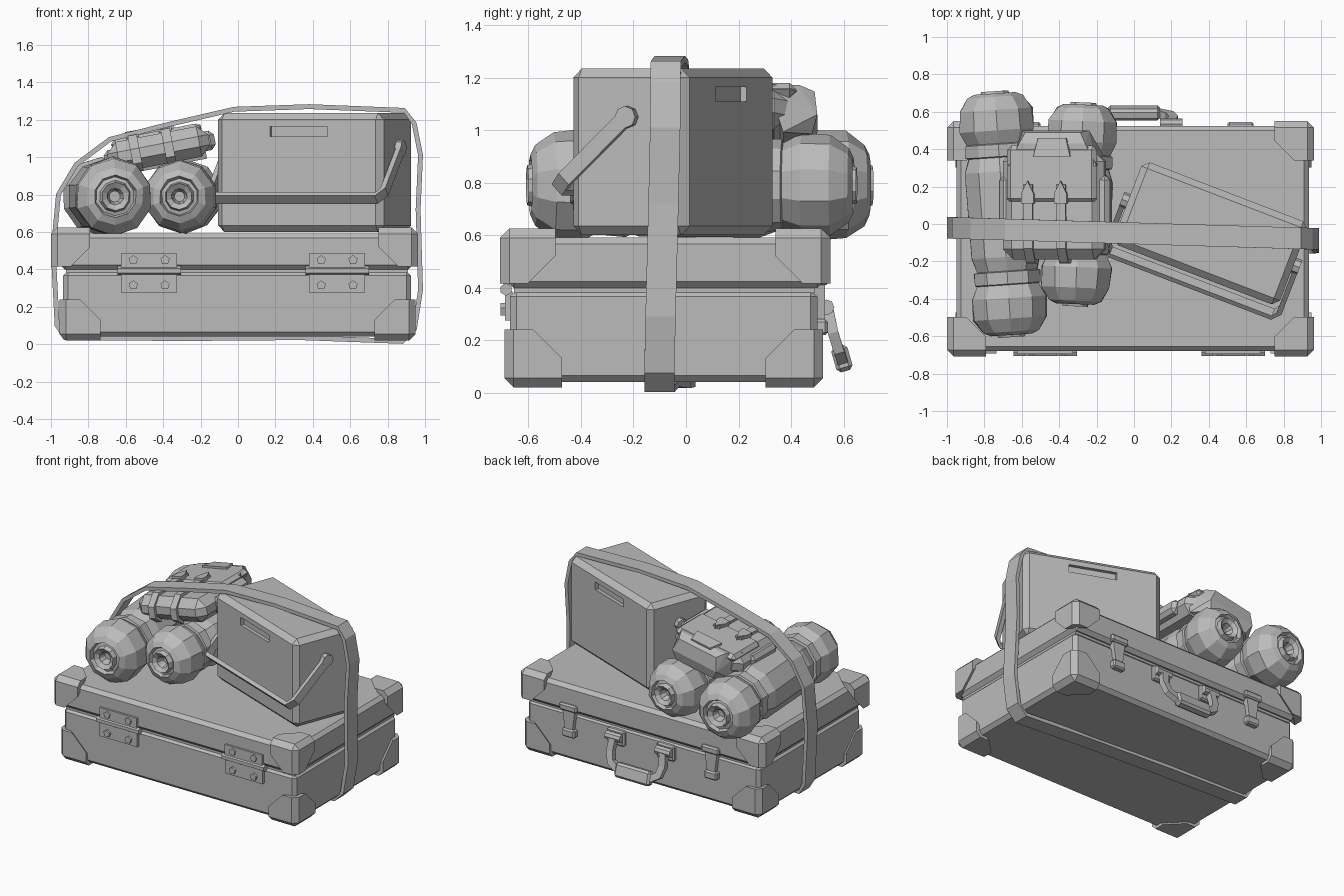
import bpy, bmesh, math, random
from mathutils import Matrix, Vector

random.seed(4)
if "Cube" in bpy.data.objects:
    bpy.data.objects.remove(bpy.data.objects["Cube"])

GREY = bpy.data.materials.new("plain_grey")
GREY.use_nodes = True
GREY.diffuse_color = (0.5, 0.5, 0.5, 1)
GREY.node_tree.nodes["Principled BSDF"].inputs["Base Color"].default_value = (0.5, 0.5, 0.5, 1)


def finish(name, bm, frame=Matrix()):
    bmesh.ops.recalc_face_normals(bm, faces=bm.faces)
    mesh = bpy.data.meshes.new(name)
    bm.to_mesh(mesh)
    bm.free()
    mesh.materials.append(GREY)
    obj = bpy.data.objects.new(name, mesh)
    bpy.context.collection.objects.link(obj)
    obj.matrix_world = frame
    return obj


def box(name, lo, hi, bevel=0.0, frame=Matrix(), segments=1):
    lo, hi = Vector(lo), Vector(hi)
    bm = bmesh.new()
    bmesh.ops.create_cube(bm, size=1)
    for v in bm.verts:
        v.co = (lo + hi) / 2 + v.co * (hi - lo)
    if bevel:
        bmesh.ops.bevel(bm, geom=bm.edges[:], offset=bevel, segments=segments,
                        profile=0.5, affect='EDGES')
    return finish(name, bm, frame)


def hull(name, points, frame=Matrix()):
    bm = bmesh.new()
    for p in points:
        bm.verts.new(p)
    out = bmesh.ops.convex_hull(bm, input=bm.verts[:])
    bmesh.ops.delete(bm, geom=[v for v in out["geom_interior"] if isinstance(v, bmesh.types.BMVert)],
                     context='VERTS')
    bmesh.ops.dissolve_limit(bm, angle_limit=0.02, verts=bm.verts[:], edges=bm.edges[:])
    return finish(name, bm, frame)


def cylinder(name, a, b, radius, sides, frame=Matrix()):
    a, b = Vector(a), Vector(b)
    bm = bmesh.new()
    turn = (b - a).to_track_quat('Z', 'Y').to_matrix().to_4x4()
    bmesh.ops.create_cone(bm, cap_ends=True, segments=sides, radius1=radius, radius2=radius,
                          depth=(b - a).length, matrix=Matrix.Translation((a + b) / 2) @ turn)
    return finish(name, bm, frame)


def ribbon(name, path, width, thick, side, closed=False, frame=Matrix()):
    """Sweep a flat rectangular section along a path."""
    pts = [Vector(p) for p in path]
    side = Vector(side).normalized()
    bm = bmesh.new()
    rings, n = [], len(pts)
    for i, p in enumerate(pts):
        before = pts[i - 1] if closed or i else p
        after = pts[(i + 1) % n] if closed or i < n - 1 else p
        out = (after - before).normalized().cross(side) * thick / 2
        w = side * width / 2
        rings.append([bm.verts.new(p + q) for q in (out + w, out - w, -out - w, w - out)])
    for i in range(n if closed else n - 1):
        a, b = rings[i], rings[(i + 1) % n]
        for j in range(4):
            bm.faces.new((a[j], a[j - 1], b[j - 1], b[j]))
    if not closed:
        bm.faces.new(rings[0])
        bm.faces.new(rings[-1])
    return finish(name, bm, frame)


def corner_cap(name, corner, signs, size, chamfer=0.035):
    points = []
    for axis in range(3):
        u, v = (axis + 1) % 3, (axis + 2) % 3
        for a, b in ((chamfer, chamfer), (size, chamfer), (size, size * 0.5),
                     (size * 0.5, size), (chamfer, size)):
            p = Vector(corner)
            p[u] -= signs[u] * a
            p[v] -= signs[v] * b
            points.append(p)
    hull(name, points)


def bedroll(name, a, b, scale):
    """Lathed roll with coiled ends and two cinched bands."""
    a, b = Vector(a), Vector(b)
    length = (b - a).length
    end = [(0.07, 0.03), (0.02, 0.045), (0, 0.075), (0.035, 0.085), (0.04, 0.105),
           (0.012, 0.115), (0.03, 0.155), (0.1, 0.205), (0.21, 0.21), (0.28, 0.175),
           (0.285, 0.188), (0.35, 0.188), (0.355, 0.17), (0.43, 0.195)]
    profile = end + [(length - d, r) for d, r in reversed(end)]
    turn = (b - a).to_track_quat('Z', 'Y')
    bm = bmesh.new()
    rings, sides = [], 10
    for d, r in profile:
        ring = []
        for k in range(sides):
            t = math.tau * (k + 0.5) / sides
            rr = r * scale * random.uniform(0.975, 1.025)
            ring.append(bm.verts.new(a + turn @ Vector((rr * math.cos(t), rr * math.sin(t), d))))
        rings.append(ring)
    for r1, r2 in zip(rings, rings[1:]):
        for k in range(sides):
            bm.faces.new((r1[k - 1], r1[k], r2[k], r2[k - 1]))
    bm.faces.new(rings[0])
    bm.faces.new(rings[-1])
    finish(name, bm)


# Suitcase shell
box("suitcase_base", (-0.935, -0.67, 0.04), (0.925, 0.5, 0.392), 0.025)
box("suitcase_seam", (-0.92, -0.655, 0.38), (0.91, 0.49, 0.42))
box("suitcase_lid", (-0.95, -0.68, 0.398), (0.935, 0.525, 0.592), 0.025)

# Corner guards
for sx in (-1, 1):
    for sy in (-1, 1):
        tag = ("left" if sx > 0 else "right") + ("_back" if sy > 0 else "_front")
        corner_cap("lid_guard_" + tag, (0.962 if sx > 0 else -1.0, 0.55 if sy > 0 else -0.708, 0.625),
                   (sx, sy, 1), 0.21)
        corner_cap("base_guard_" + tag, (0.95 if sx > 0 else -0.955, 0.522 if sy > 0 else -0.692, 0.02),
                   (sx, sy, -1), 0.22)

# Hinges with bolts on the front
for tag, cx in (("right", -0.475), ("left", 0.53)):
    box("hinge_plate_upper_" + tag, (cx - 0.15, -0.695, 0.4), (cx + 0.15, -0.67, 0.485))
    box("hinge_plate_lower_" + tag, (cx - 0.15, -0.69, 0.275), (cx + 0.15, -0.66, 0.385))
    cylinder("hinge_barrel_" + tag, (cx - 0.17, -0.685, 0.393), (cx + 0.17, -0.685, 0.393), 0.024, 6)
    for dx in (-0.085, 0.085):
        for z in (0.45, 0.315):
            cylinder("hinge_bolt_" + tag, (cx + dx, -0.66, z), (cx + dx, -0.706, z), 0.026, 5)

# Latches, handle mounts and handle on the back
for s, tag in ((-1, "right"), (1, "left")):
    cx = 0.57 * s
    box("latch_hook_" + tag, (cx - 0.07, 0.5, 0.41), (cx + 0.07, 0.545, 0.46), 0.01)
    hull("latch_arm_" + tag, [(cx + e * w, y, z) for e in (-1, 1) for y in (0.48, 0.53)
                              for w, z in ((0.05, 0.42), (0.03, 0.27))])
    box("latch_foot_" + tag, (cx - 0.05, 0.48, 0.22), (cx + 0.05, 0.54, 0.28), 0.01)
    box("handle_plate_" + tag, (0.2 * s - 0.07, 0.48, 0.26), (0.2 * s + 0.07, 0.525, 0.37), 0.01)
    cylinder("handle_pin_" + tag, (0.2 * s - 0.06, 0.535, 0.325), (0.2 * s + 0.06, 0.535, 0.325), 0.03, 8)
half = [(0.2, 0.54, 0.325), (0.21, 0.56, 0.23), (0.19, 0.58, 0.165), (0.13, 0.593, 0.13)]
ribbon("handle_loop", half + [(-x, y, z) for x, y, z in reversed(half)], 0.04, 0.05, (0, 0.96, 0.28))
grip = Matrix.Translation((0, 0.594, 0.13)) @ Matrix.Rotation(math.radians(16), 4, 'X')
box("handle_grip", (-0.14, -0.032, -0.05), (0.14, 0.032, 0.05), 0.015, grip)

# Cooler box with grip slots, turned on the lid
cool = Matrix.Translation((0.41, -0.05, 0.6)) @ Matrix.Rotation(math.radians(-21), 4, 'Z')
cooler = box("cooler_body", (-0.475, -0.2375, 0), (0.475, 0.2375, 0.635), 0.035, cool)
for s in (-1, 1):
    cutter = box("slot_cutter", (-0.165, s * 0.2375 - 0.025, 0.51), (0.165, s * 0.2375 + 0.025, 0.565), 0, cool)
    cutter.hide_render = True
    cut = cooler.modifiers.new("slot", 'BOOLEAN')
    cut.operation, cut.object = 'DIFFERENCE', cutter
    bpy.context.view_layer.objects.active = cooler
    bpy.ops.object.modifier_apply(modifier=cut.name)
    bpy.data.objects.remove(cutter)
    cylinder("cooler_pivot", (s * 0.46, 0, 0.45), (s * 0.51, 0, 0.45), 0.042, 8, cool)
bail = [(0.495, 0, 0.45), (0.495, -0.25, 0.215), (0.465, -0.285, 0.182)]
ribbon("cooler_handle", bail + [(-x, y, z) for x, y, z in reversed(bail)], 0.06, 0.028,
       (0, -0.68, 0.73), frame=cool)

# Bedrolls
bedroll("bedroll_outer", (-0.655, -0.605, 0.79), (-0.745, 0.71, 0.79), 1.0)
bedroll("bedroll_inner", (-0.315, -0.44, 0.79), (-0.27, 0.65, 0.79), 0.93)

# Backpack lying across the rolls
pack = Matrix.Translation((-0.42, 0.09, 1.045)) @ Matrix.Rotation(math.radians(-11), 4, 'Y')
box("pack_body", (-0.28, -0.28, -0.085), (0.27, 0.3, 0.08), 0.055, pack)
box("pack_flap", (-0.25, 0.02, 0.04), (0.24, 0.33, 0.095), 0.025, pack)
hull("pack_top", [(sx * w, y, z) for sx in (-1, 1) for w, y, z in
                  ((0.24, 0.22, 0.085), (0.24, 0.28, -0.1), (0.15, 0.4, 0.075), (0.18, 0.41, -0.02),
                   (0.15, 0.39, -0.09), (0.18, 0.34, 0.095))], pack)
hull("pack_pocket", [(sx * w, y, z) for sx in (-1, 1)
                     for w, y, z in ((0.1, 0.27, 0.08), (0.1, 0.27, 0.11), (0.075, 0.37, 0.1), (0.09, 0.36, 0.06))], pack)
for x in (-0.13, 0.05):
    ribbon("pack_strap", [(x, 0.12, 0.1), (x, -0.22, 0.088), (x, -0.29, 0.02), (x, -0.29, -0.05),
                          (x, -0.24, -0.09)], 0.05, 0.022, (1, 0, 0), frame=pack)
    hull("pack_buckle", [(x + dx, y, z) for z in (0.085, 0.122)
                         for dx, y in ((-0.035, 0.02), (0.035, 0.02), (0.035, 0.07), (-0.035, 0.07), (0, 0.14))], pack)
box("pack_side_pocket_left", (0.22, -0.12, -0.06), (0.3, 0.17, 0.045), 0.025, pack)
box("pack_side_pocket_right", (-0.3, -0.12, -0.06), (-0.22, 0.17, 0.045), 0.025, pack)

# Strap around the whole load
loop = [(-0.93, 0.035), (-0.967, 0.1), (-0.988, 0.5), (-0.96, 0.8), (-0.865, 0.96), (-0.685, 1.095),
        (-0.37, 1.175), (-0.02, 1.256), (0.38, 1.27), (0.89, 1.25), (0.942, 1.18), (0.976, 1.01),
        (0.963, 0.72), (0.976, 0.29), (0.943, 0.08), (0.88, 0.015), (0.33, 0.035), (-0.3, 0.03)]
ribbon("load_strap", [(x, -0.05 - 0.03 * x - 0.025 * max(0, 1 - z) * (x > 0), z) for x, z in loop],
       0.115, 0.026, (0, 1, 0), closed=True)
